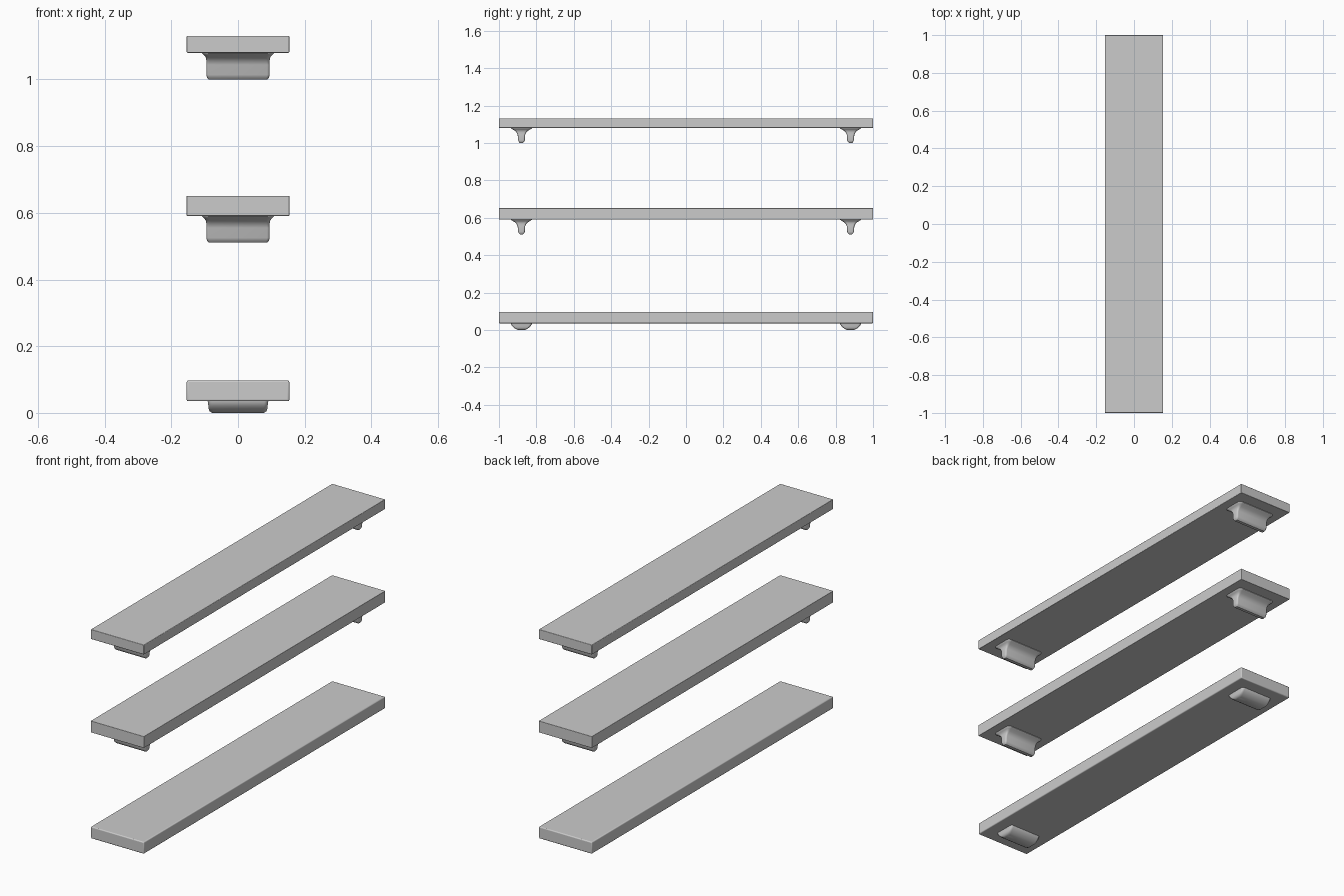
import bpy, bmesh, math

if "Cube" in bpy.data.objects:
    bpy.data.objects.remove(bpy.data.objects["Cube"])


def finish(name, bm, bevel=0.0):
    bmesh.ops.recalc_face_normals(bm, faces=bm.faces)
    mesh = bpy.data.meshes.new(name)
    bm.to_mesh(mesh)
    bm.free()
    ob = bpy.data.objects.new(name, mesh)
    bpy.context.collection.objects.link(ob)
    if bevel:
        mod = ob.modifiers.new("soft_edges", 'BEVEL')
        mod.width, mod.segments = bevel, 3
    bpy.ops.object.select_all(action='DESELECT')
    bpy.context.view_layer.objects.active = ob
    ob.select_set(True)
    bpy.ops.object.shade_smooth_by_angle(angle=math.radians(35))
    return ob


def board(name, z0, z1, bevel):
    bm = bmesh.new()
    bmesh.ops.create_cube(bm, size=1)
    for v in bm.verts:
        v.co = (v.co.x * 0.308, v.co.y * 2.0, (z0 + z1) / 2 + v.co.z * (z1 - z0))
    return finish(name, bm, bevel)


def foot(name, y, z, rings, seg=5):
    # loft rounded rectangles: (half length x, half depth y, corner radius, drop)
    bm = bmesh.new()
    loops = []
    for hx, hy, r, drop in rings:
        loop = []
        for q, (sx, sy) in enumerate(((1, 1), (-1, 1), (-1, -1), (1, -1))):
            for i in range(seg + 1):
                a = math.pi / 2 * (q + i / seg)
                loop.append(bm.verts.new((sx * (hx - r) + r * math.cos(a),
                                          y + sy * (hy - r) + r * math.sin(a), z - drop)))
        loops.append(loop)
    n = len(loops[0])
    for a, b in zip(loops, loops[1:]):
        for i in range(n):
            j = (i + 1) % n
            bm.faces.new((a[i], a[j], b[j], b[i]))
    bm.faces.new(loops[0])
    bm.faces.new(loops[-1])
    return finish(name, bm)


# flared grip that narrows to a thin blade
BLADE = [(0.110, 0.058, 0.018, -0.004), (0.108, 0.056, 0.018, 0.002),
         (0.101, 0.047, 0.014, 0.008), (0.096, 0.035, 0.012, 0.015),
         (0.095, 0.026, 0.010, 0.024), (0.095, 0.020, 0.008, 0.036),
         (0.095, 0.018, 0.008, 0.066), (0.093, 0.014, 0.008, 0.074),
         (0.088, 0.008, 0.005, 0.080)]
# shallow domed pad
PAD = [(0.092, 0.057, 0.012, -0.004), (0.090, 0.056, 0.012, 0.004),
       (0.089, 0.050, 0.012, 0.014), (0.088, 0.041, 0.012, 0.023),
       (0.085, 0.030, 0.012, 0.030), (0.078, 0.018, 0.010, 0.035)]

# three stacked boards, each with a foot near both ends
for level, z0, z1, bevel, rings in (("lower", 0.035, 0.097, 0.005, PAD),
                                    ("middle", 0.591, 0.651, 0.001, BLADE),
                                    ("upper", 1.080, 1.131, 0.003, BLADE)):
    board(level + "_board", z0, z1, bevel)
    for side, y in (("front", -0.88), ("back", 0.88)):
        foot(f"{level}_{side}_foot", y, z0, rings)
